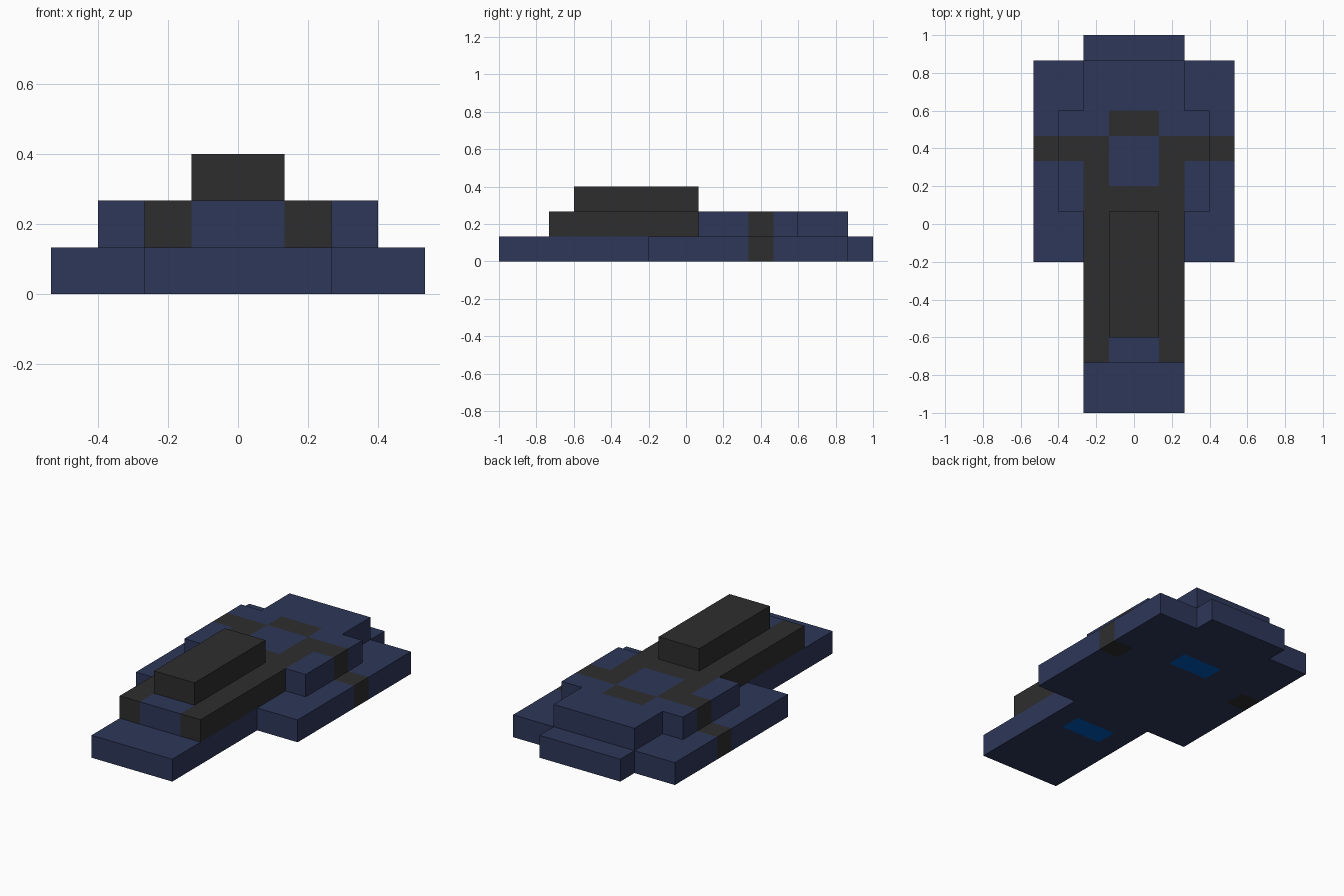
import bpy, bmesh
from mathutils import Matrix, Vector

if "Cube" in bpy.data.objects:
    bpy.data.objects.remove(bpy.data.objects["Cube"])

U = 2 / 15  # one block cell; the model is 8 x 15 x 3 cells


def material(name, rgb):
    m = bpy.data.materials.new(name)
    m.diffuse_color = (*rgb, 1)
    m.use_nodes = True
    m.node_tree.nodes["Principled BSDF"].inputs["Base Color"].default_value = m.diffuse_color
    return m


MATS = [material("navy blue", (0.027, 0.038, 0.100)),
        material("charcoal", (0.027, 0.027, 0.027)),
        material("bright blue", (0.0, 0.095, 0.50))]
NAVY, DARK, BRIGHT = range(3)


def block(name, x0, x1, y0, y1, z0, rule):
    """Box in cell units (y counted from the front), cut at cell lines, coloured by rule."""
    bm = bmesh.new()
    bmesh.ops.create_cube(bm, size=1, matrix=Matrix.Translation(
        ((x0 + x1) / 2, (y0 + y1) / 2, z0 + 0.5)) @ Matrix.Diagonal((x1 - x0, y1 - y0, 1, 1)))
    for axis, a, b in ((0, x0, x1), (1, y0, y1)):
        for c in range(a + 1, b):
            co, no = Vector(), Vector()
            co[axis], no[axis] = c, 1
            bmesh.ops.bisect_plane(bm, geom=bm.verts[:] + bm.edges[:] + bm.faces[:],
                                   plane_co=co, plane_no=no)
    for f in bm.faces:
        p = f.calc_center_median()
        f.material_index = rule(abs(p.x), p.y, f.normal.z)
    for v in bm.verts:
        v.co = Vector((v.co.x, v.co.y - 7.5, v.co.z)) * U
    me = bpy.data.meshes.new(name)
    bm.to_mesh(me)
    bm.free()
    for m in MATS:
        me.materials.append(m)
    bpy.context.collection.objects.link(bpy.data.objects.new(name, me))


def hull_rule(x, y, nz):  # two bright patches underneath
    return BRIGHT if nz < -0.5 and x < 1 and (4 < y < 5 or 11 < y < 12) else NAVY


def deck_rule(x, y, nz):  # dark side rails and dark middle
    if x > 1:
        return DARK if y < 11 else NAVY
    return DARK if 3 < y < 9 or 11 < y < 12 else NAVY


def band_rule(x, y, nz):  # dark cross stripe on the outer cells
    return DARK if 10 < y < 11 else NAVY


def wing_rule(x, y, nz):
    return DARK if x > 3 and 10 < y < 11 else NAVY


# Central body
block("hull", -2, 2, 0, 15, 0, hull_rule)
block("upper_deck", -2, 2, 2, 14, 1, deck_rule)
block("top_ridge", -1, 1, 3, 8, 2, lambda x, y, nz: DARK)

# Mirrored side parts
for side, s in (("left", -1), ("right", 1)):
    block(side + "_wing", *sorted((2 * s, 4 * s)), 6, 14, 0, wing_rule)
    block(side + "_shoulder", *sorted((2 * s, 3 * s)), 8, 12, 1, band_rule)
